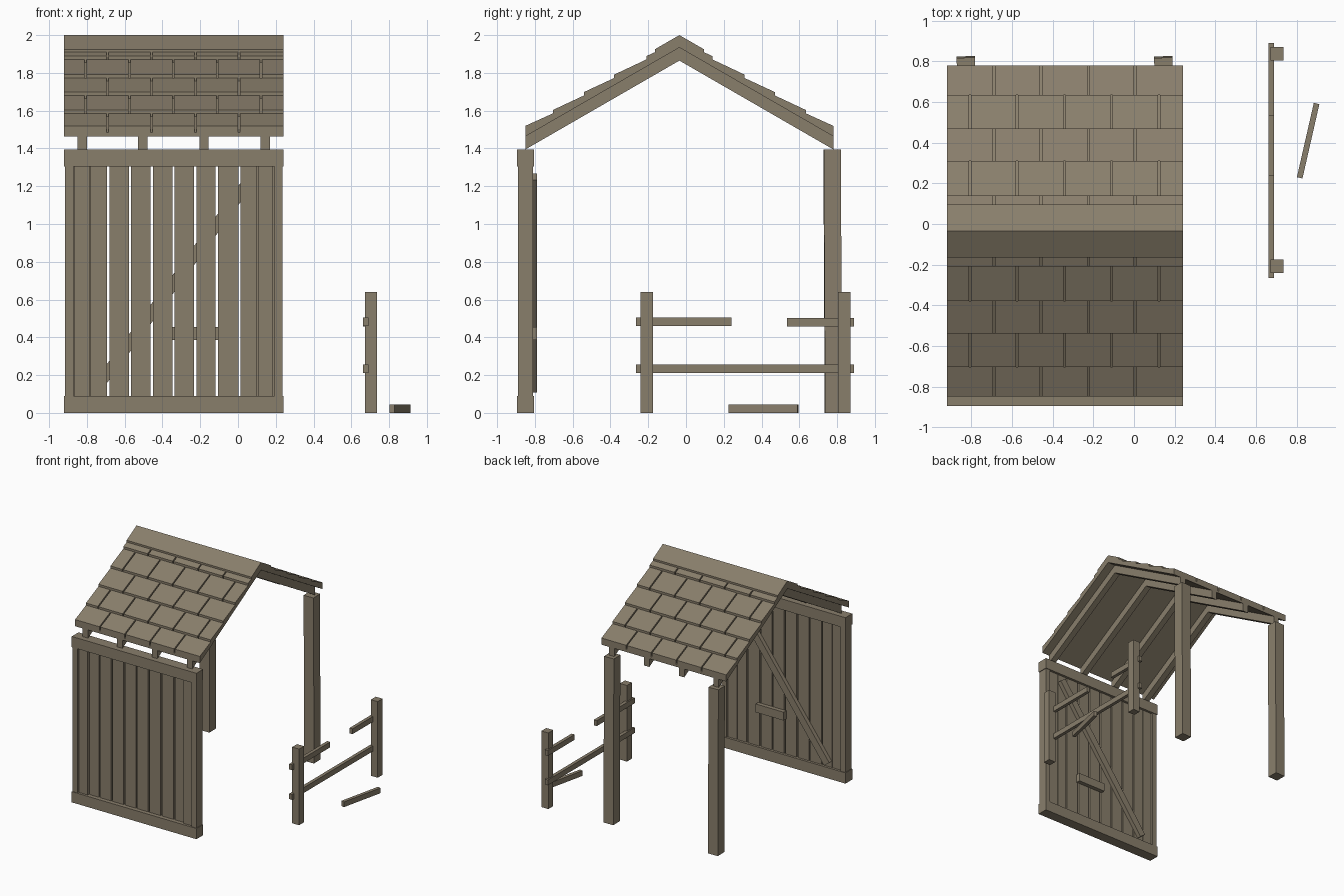
import bpy, math

if "Cube" in bpy.data.objects:
    bpy.data.objects.remove(bpy.data.objects["Cube"])

wood = bpy.data.materials.new("weathered_wood")
wood.diffuse_color = (0.25, 0.21, 0.148, 1)
wood.use_nodes = True
wood.node_tree.nodes["Principled BSDF"].inputs["Base Color"].default_value = wood.diffuse_color


def mesh(name, verts, faces):
    me = bpy.data.meshes.new(name)
    me.from_pydata(verts, [], faces)
    me.materials.append(wood)
    ob = bpy.data.objects.new(name, me)
    bpy.context.collection.objects.link(ob)
    return ob


def prism(name, profile, x0, x1):
    """Extrude a counter-clockwise (y, z) profile along x."""
    n = len(profile)
    verts = [(x0, y, z) for y, z in profile] + [(x1, y, z) for y, z in profile]
    faces = [tuple(range(n))[::-1], tuple(range(n, 2 * n))]
    faces += [(i, (i + 1) % n, n + (i + 1) % n, n + i) for i in range(n)]
    return mesh(name, verts, faces)


def box(name, x0, x1, y0, y1, z0, z1):
    return prism(name, [(y0, z0), (y1, z0), (y1, z1), (y0, z1)], x0, x1)


def bar(name, length, depth, height, loc, rot):
    """Centred box, rotated."""
    ob = box(name, -length / 2, length / 2, -depth / 2, depth / 2, -height / 2, height / 2)
    ob.location, ob.rotation_euler = loc, rot
    return ob


# ---- roof: d = horizontal distance from ridge, h = height relative to roof plane
RIDGE_Y, SLOPE, EAVE = -0.035, 0.577, 0.815
XL, XR = -0.92, 0.24


def roof_slab(name, s, x0, x1, d0, d1, bottom, top0, top1):
    def p(d, h):
        return (RIDGE_Y + s * d, 2 - SLOPE * d + h)
    pts = [p(d0, bottom), p(d1, bottom), p(d1, top1), p(d0, top0)]
    prism(name, pts if s > 0 else pts[::-1], x0, x1)


butts = [0.815, 0.67, 0.505, 0.345, 0.175, 0.03]
cuts = [[-0.69, -0.457, -0.225, 0.006], [-0.807, -0.575, -0.343, -0.11, 0.122]]
for s, side in ((-1, "front"), (1, "back")):
    roof_slab(side + "_roof_sheet", s, XL, XR, 0, EAVE, -0.066, -0.045, -0.045)
    roof_slab(side + "_ridge_cap", s, XL, XR, 0, 0.13, -0.045, 0, 0)
    for x in (-0.825, -0.505, -0.18, 0.145):
        roof_slab(side + "_rafter", s, x - 0.025, x + 0.025, 0, EAVE, -0.135, -0.066, -0.066)
    # shingle rows with staggered slits
    for r in range(5):
        edges = [XL - 0.005] + cuts[r % 2] + [XR + 0.005]
        for a, b in zip(edges, edges[1:]):
            roof_slab(side + "_shingle", s, a + 0.005, b - 0.005,
                      butts[r + 1], butts[r], -0.045, -0.028, -0.01)

# ---- front wall frame
box("wall_top_beam", XL, XR, -0.895, -0.805, 1.305, 1.395)
box("wall_bottom_beam", XL, XR, -0.895, -0.805, 0, 0.09)
for x0, x1 in ((-0.915, -0.872), (0.192, 0.235)):
    box("wall_end_post", x0, x1, -0.89, -0.81, 0.09, 1.305)
for x0, x1 in ((-0.866, -0.786), (0.105, 0.186)):
    box("wall_stile", x0, x1, -0.875, -0.825, 0.09, 1.305)
box("wall_gap_filler_left", -0.88, -0.86, -0.86, -0.83, 0.09, 1.305)
box("wall_gap_filler_right", 0.18, 0.2, -0.86, -0.83, 0.09, 1.305)

# vertical wall boards with narrow gaps
step = (0.105 + 0.786) / 7.7
board_edges = [-0.786, -0.687, -0.572, -0.457, -0.342, -0.227, -0.112, 0.008, 0.106]
for a, b in zip(board_edges, board_edges[1:]):
    box("wall_board", a + 0.006, b - 0.006, -0.86, -0.825, 0.09, 1.305)

# diagonal brace and small plate on the inside of the wall
ax, az, bx, bz = -0.755, 0.125, 0.075, 1.25
bar("wall_brace", math.hypot(bx - ax, bz - az), 0.035, 0.06,
    ((ax + bx) / 2, -0.8075, (az + bz) / 2), (0, -math.atan2(bz - az, bx - ax), 0))
box("wall_plate", -0.355, -0.095, -0.825, -0.79, 0.385, 0.455)

# ---- back posts
for x in (-0.827, 0.145):
    bar("back_post", 0.09, 0.09, 1.395, (x, 0.777, 0.6975), (math.radians(0.3), 0, math.radians(1.5)))

# ---- broken fence
for y in (-0.2075, 0.8375):
    box("fence_post", 0.672, 0.736, y - 0.0325, y + 0.0325, 0, 0.64)
box("fence_lower_rail", 0.662, 0.69, -0.265, 0.89, 0.21, 0.255)
box("fence_upper_rail_near", 0.662, 0.69, -0.265, 0.24, 0.46, 0.505)
box("fence_upper_rail_far", 0.662, 0.69, 0.535, 0.89, 0.457, 0.502)
bar("fallen_rail", 0.375, 0.028, 0.044, (0.857, 0.41, 0.022), (0, 0, math.atan2(0.365, 0.083)))
